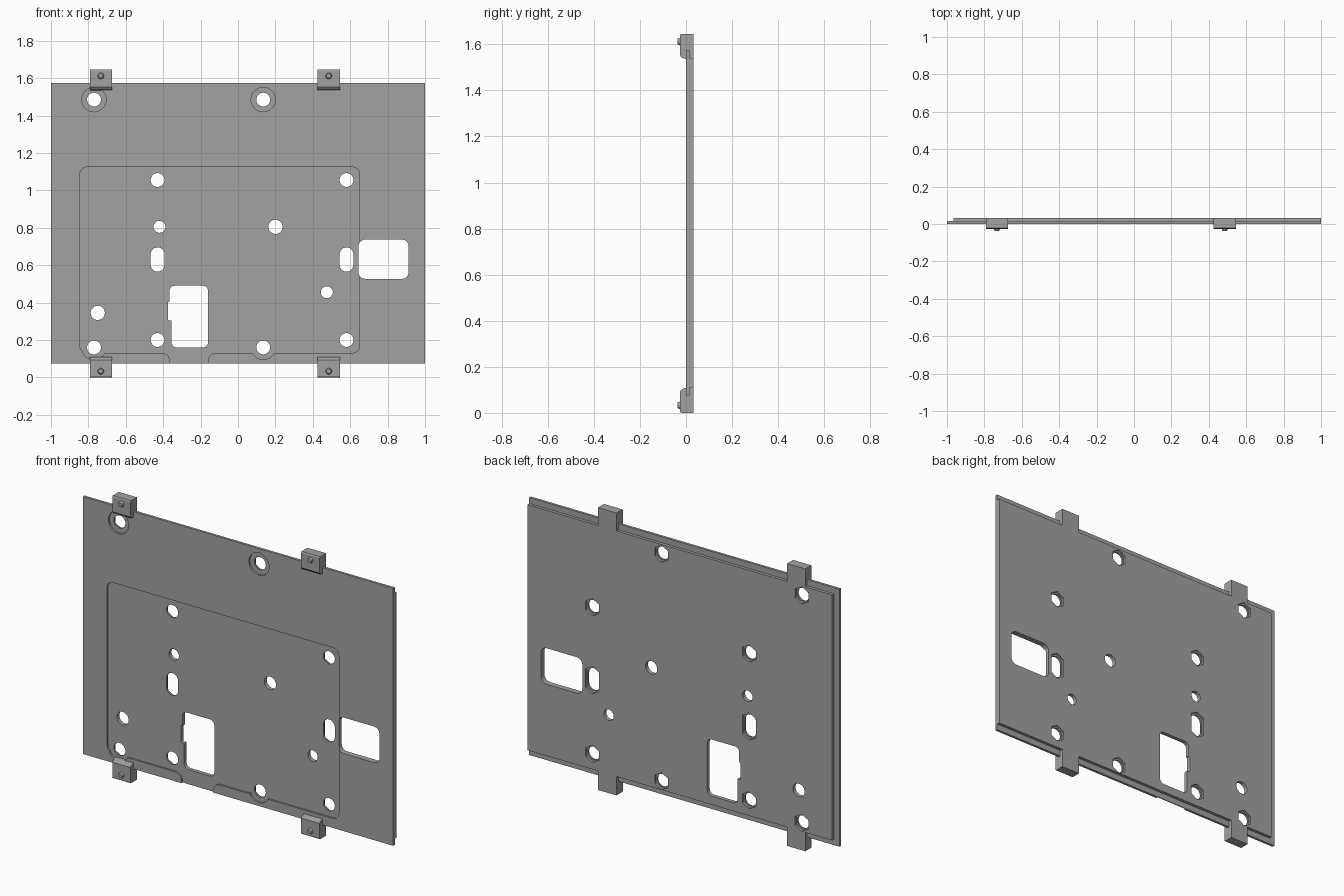
import bpy, bmesh, math
from mathutils import Vector

cube = bpy.data.objects.get("Cube")
if cube:
    bpy.data.objects.remove(cube, do_unlink=True)

grey = bpy.data.materials.new("satin grey")
grey.use_nodes = True
grey.diffuse_color = (0.36, 0.36, 0.36, 1)
grey.node_tree.nodes["Principled BSDF"].inputs["Base Color"].default_value = (0.36, 0.36, 0.36, 1)

TOP = 1.645                     # overall height
FRONT, BACK = 0.0, 0.033        # faces of the plate
LOW, HIGH = 0.075, 1.575        # plate edges
STEP = 0.015                    # thickness of the thin rim
THROUGH = (-0.1, 0.1)


def prism(name, points, start, end, axis="y"):
    """Extrude an outline along y (points are x, z) or along x (points are y, z)."""
    place = (lambda p, d: (p[0], d, p[1])) if axis == "y" else (lambda p, d: (d, p[0], p[1]))
    bm = bmesh.new()
    face = bm.faces.new([bm.verts.new(place(p, start)) for p in points])
    new = bmesh.ops.extrude_face_region(bm, geom=[face])["geom"]
    shift = Vector(place((0, 0), end - start))
    bmesh.ops.translate(bm, vec=shift, verts=[g for g in new if isinstance(g, bmesh.types.BMVert)])
    bmesh.ops.recalc_face_normals(bm, faces=bm.faces)
    mesh = bpy.data.meshes.new(name)
    bm.to_mesh(mesh)
    bm.free()
    mesh.materials.append(grey)
    obj = bpy.data.objects.new(name, mesh)
    bpy.context.collection.objects.link(obj)
    return obj


def rect(x0, x1, z0, z1):
    return [(x0, z0), (x1, z0), (x1, z1), (x0, z1)]


def ring(x, z, r, n=32, stretch=0.0):
    """Regular outline with a vertex at the top, optionally stretched upright."""
    pts = []
    for i in range(n):
        a = math.tau * (i + 0.5) / n if stretch and n > 6 else math.tau * i / n
        up = math.cos(a)
        lift = math.copysign(stretch, up) if abs(up) > 1e-6 else 0
        pts.append((x + r * math.sin(a), z + r * up + lift))
    return pts


def rounded(points, r, n=6):
    """Round every corner of an outline with an arc."""
    out = []
    pts = [Vector(p) for p in points]
    for i, p in enumerate(pts):
        a = (pts[i - 1] - p).normalized()
        b = (pts[(i + 1) % len(pts)] - p).normalized()
        centre = p + (a + b) * r
        for k in range(n + 1):
            t = k / n * math.pi / 2
            out.append(tuple(centre - b * r * math.cos(t) - a * r * math.sin(t)))
    return out


plate = prism("plate", rect(-1, 1, LOW, HIGH), FRONT, BACK)


def cut(points, span=THROUGH):
    cutter = prism("cutter", points, *span)
    cutter.hide_render = True
    mod = plate.modifiers.new("cut", "BOOLEAN")
    mod.operation, mod.solver, mod.object = "DIFFERENCE", "EXACT", cutter
    bpy.context.view_layer.objects.active = plate
    bpy.ops.object.modifier_apply(modifier=mod.name)
    bpy.data.objects.remove(cutter, do_unlink=True)


# Stepped rim on the back: top, bottom and right side
rim = (STEP, 0.1)
cut(rect(-1.1, 1.1, HIGH - 0.035, 1.7), rim)
cut(rect(-1.1, 1.1, -0.1, LOW + 0.035), rim)
cut(rect(-1.1, -0.965, -0.2, 1.8), rim)

# Shallow front recess with a channel running out of the lower edge
recess = [(-0.845, 0.13), (-0.365, 0.13), (-0.365, 0), (-0.16, 0),
          (-0.16, 0.13), (0.65, 0.13), (0.65, 1.125), (-0.845, 1.125)]
cut(rounded(recess, 0.04), (-0.1, 0.01))

# Mounting holes: round counterbores in front, hexagonal pockets behind
mounts = [(x, z) for x in (-0.77, 0.135) for z in (0.16, 1.485)]
posts = [(x, z) for x in (-0.43, 0.58) for z in (0.2, 1.055)]
pocket = (BACK - 0.013, 0.1)
for x, z in mounts:
    cut(ring(x, z, 0.065, 40), (-0.1, 0.0103))
for x, z in mounts + posts:
    cut(ring(x, z, 0.05, 6), pocket)
    cut(ring(x, z, 0.037))

# Upright slots with long six-sided pockets behind
for x in (-0.43, 0.58):
    cut(ring(x, 0.63, 0.05, 6, 0.03), pocket)
    cut(ring(x, 0.63, 0.037, 32, 0.028))

# Plain round holes
for x, z, r in [(-0.42, 0.805, 0.032), (0.475, 0.455, 0.032),
                (0.2, 0.805, 0.038), (-0.75, 0.345, 0.038)]:
    cut(ring(x, z, r))

# Large openings
cut(rounded(rect(0.645, 0.912, 0.527, 0.737), 0.035))
cut(rounded(rect(-0.355, -0.16, 0.16, 0.49), 0.028))
cut(rounded(rect(-0.366, -0.26, 0.36, 0.49), 0.028))
cut(rounded(rect(-0.375, -0.25, 0.305, 0.405), 0.006))


# Clips wrapping the upper and lower edges, each with a small stud
profile = [(BACK, 1.535), (BACK, TOP), (-0.022, TOP), (-0.026, TOP - 0.006),
           (-0.026, 1.552), (-0.018, 1.542), (0.002, 1.535)]
parts = [plate]
for side, x0, x1 in [("right", -0.792, -0.675), ("left", 0.425, 0.545)]:
    for level in ("upper", "lower"):
        flip = (lambda z: z) if level == "upper" else (lambda z: TOP - z)
        clip = prism(f"{level}_{side}_clip", [(y, flip(z)) for y, z in profile], x0, x1, "x")
        bpy.ops.mesh.primitive_cone_add(
            vertices=24, radius1=0.018, radius2=0.012, depth=0.014,
            location=((x0 + x1) / 2, -0.03, flip(1.612)), rotation=(math.pi / 2, 0, 0))
        stud = bpy.context.object
        stud.name = f"{level}_{side}_stud"
        stud.data.materials.append(grey)
        parts += [clip, stud]

# Smooth the round walls, keep edges sharp
bpy.ops.object.select_all(action="DESELECT")
for obj in parts:
    obj.select_set(True)
bpy.context.view_layer.objects.active = plate
bpy.ops.object.shade_smooth_by_angle(angle=math.radians(30))
